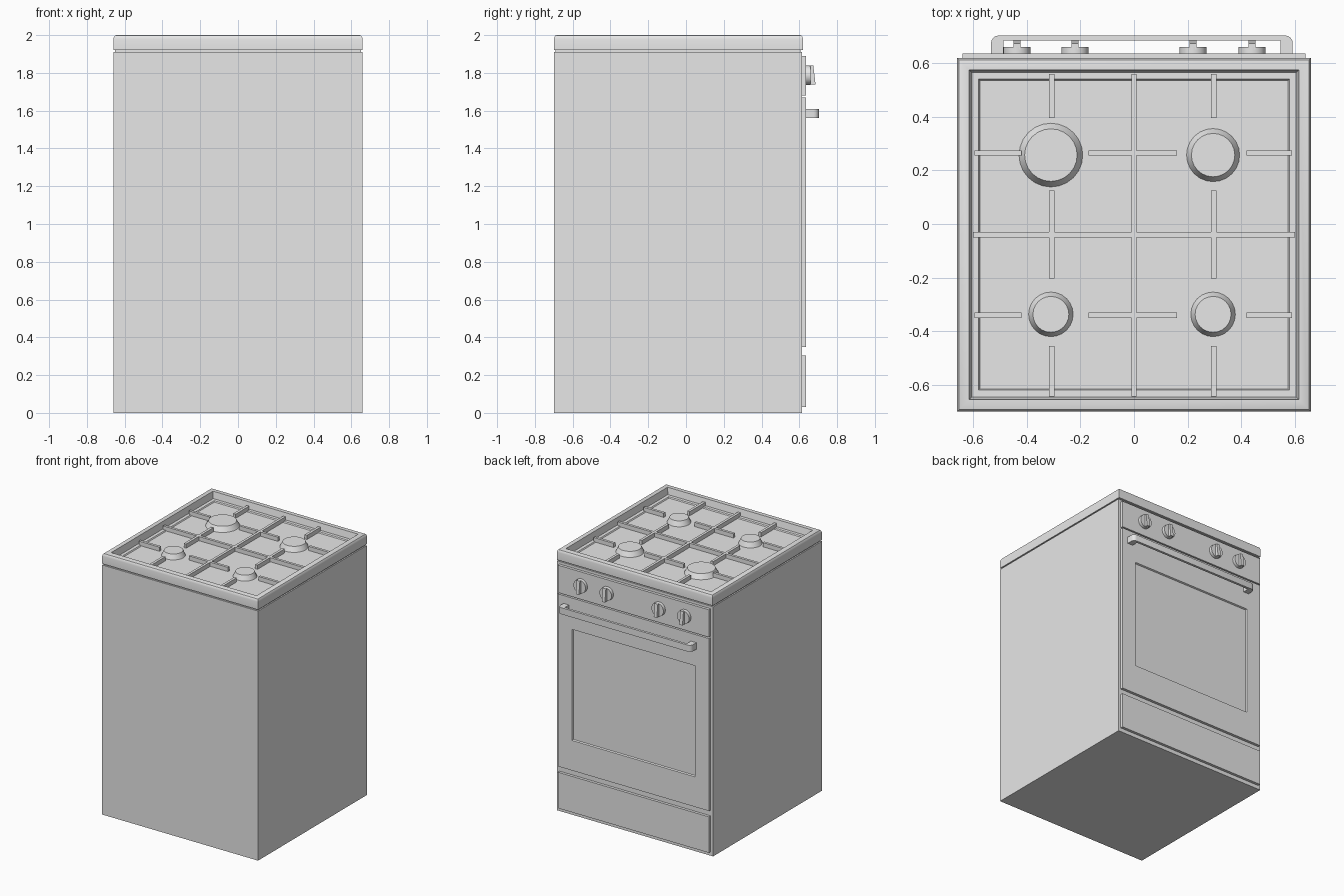
import bpy, bmesh, math
from mathutils import Matrix

if "Cube" in bpy.data.objects:
    bpy.data.objects.remove(bpy.data.objects["Cube"])

grey = bpy.data.materials.new("grey_enamel")
grey.diffuse_color = (0.8, 0.8, 0.8, 1)
grey.use_nodes = True
grey.node_tree.nodes["Principled BSDF"].inputs["Base Color"].default_value = grey.diffuse_color


def finish(name, bm, smooth=False):
    bmesh.ops.recalc_face_normals(bm, faces=bm.faces)
    me = bpy.data.meshes.new(name)
    bm.to_mesh(me)
    bm.free()
    me.materials.append(grey)
    ob = bpy.data.objects.new(name, me)
    bpy.context.collection.objects.link(ob)
    if smooth:
        bpy.ops.object.select_all(action='DESELECT')
        ob.select_set(True)
        bpy.context.view_layer.objects.active = ob
        bpy.ops.object.shade_smooth_by_angle(angle=math.radians(35))
    return ob


def add_box(bm, x0, x1, y0, y1, z0, z1):
    m = Matrix.Translation(((x0 + x1) / 2, (y0 + y1) / 2, (z0 + z1) / 2))
    m = m @ Matrix.Diagonal((x1 - x0, y1 - y0, z1 - z0, 1))
    bmesh.ops.create_cube(bm, size=1, matrix=m)


def box(name, *ext):
    bm = bmesh.new()
    add_box(bm, *ext)
    return finish(name, bm)


def rings(name, loops, place, smooth=False):
    """Skin rectangular rings (a0, a1, b0, b1, level), capped at both ends."""
    bm = bmesh.new()
    rows = [[bm.verts.new(place(a, b, c)) for a, b in
             ((a0, b0), (a1, b0), (a1, b1), (a0, b1))] for a0, a1, b0, b1, c in loops]
    for p, q in zip(rows, rows[1:]):
        for i in range(4):
            j = (i + 1) % 4
            bm.faces.new((p[i], p[j], q[j], q[i]))
    bm.faces.new(rows[0])
    bm.faces.new(rows[-1])
    return finish(name, bm, smooth)


def prism(name, outline, place, h0, h1, smooth=False):
    bm = bmesh.new()
    f = bm.faces.new([bm.verts.new(place(a, b, h0)) for a, b in outline])
    r = bmesh.ops.extrude_face_region(bm, geom=[f])
    shift = [b - a for a, b in zip(place(0, 0, h0), place(0, 0, h1))]
    bmesh.ops.translate(bm, vec=shift,
                        verts=[v for v in r["geom"] if isinstance(v, bmesh.types.BMVert)])
    return finish(name, bm, smooth)


# Cabinet and the recessed seam under the hob
box("cabinet", -0.66, 0.66, -0.70, 0.615, 0, 1.91)
box("seam", -0.65, 0.65, -0.69, 0.605, 1.905, 1.925)

# Hob: rounded rim stepping down to the tray floor
profile = [(0, 1.92), (0, 1.978), (0.003, 1.989), (0.008, 1.997), (0.016, 2.0),
           (0.045, 2.0), (0.055, 1.95), (0.08, 1.95), (0.085, 1.942)]
rings("hob", [(-0.66 + d, 0.66 - d, -0.70 + d, 0.62 - d, z) for d, z in profile],
      lambda a, b, c: (a, b, c), True)

# Pan supports
bm = bmesh.new()
t, z0, z1 = 0.01, 1.945, 1.977
add_box(bm, -t, t, -0.643, 0.56, z0, z1)
add_box(bm, -0.60, 0.60, -0.04 - t, -0.04 + t, z0, z1)
for x in (-0.307, 0.297):
    for a, b in ((-0.643, -0.455), (-0.203, 0.125), (0.395, 0.56)):
        add_box(bm, x - t, x + t, a, b, z0, z1)
for y in (-0.34, 0.265):
    for a, b in ((-0.595, -0.42), (-0.17, 0.16), (0.42, 0.59)):
        add_box(bm, a, b, y - t, y + t, z0, z1)
finish("pan_supports", bm)

# Burners
for i, (x, y, r, rt) in enumerate(((-0.31, 0.257, 0.12, 0.098), (0.295, 0.257, 0.10, 0.081),
                                   (-0.31, -0.337, 0.084, 0.067), (0.295, -0.337, 0.084, 0.067))):
    bm = bmesh.new()
    bmesh.ops.create_cone(bm, cap_ends=True, segments=24, radius1=r, radius2=rt, depth=0.04,
                          matrix=Matrix.Translation((x, y, 1.96)))
    finish(f"burner_{i + 1}", bm, True)

# Control panel, drawer, and oven door with a sunken window
box("control_panel", -0.64, 0.64, 0.61, 0.636, 1.68, 1.89)
box("drawer", -0.64, 0.64, 0.61, 0.636, 0.03, 0.305)
rings("oven_door", [(-0.64, 0.64, 0.35, 1.67, 0.61), (-0.64, 0.64, 0.35, 1.67, 0.636),
                    (-0.52, 0.52, 0.58, 1.43, 0.636), (-0.515, 0.515, 0.585, 1.425, 0.625)],
      lambda a, b, c: (a, c, b))

# Door handle: a U shape with rounded outer corners
L, R, Y, r = -0.533, 0.592, 0.703, 0.028
arc = [math.radians(k * 22.5) for k in range(5)]
outline = [(R, 0.63)]
outline += [(R - r + r * math.cos(k), Y - r + r * math.sin(k)) for k in arc]
outline += [(L + r - r * math.sin(k), Y - r + r * math.cos(k)) for k in arc]
outline += [(L, 0.63), (L + 0.046, 0.63), (L + 0.046, 0.684), (R - 0.046, 0.684), (R - 0.046, 0.63)]
prism("door_handle", outline, lambda a, b, h: (a, b, h), 1.56, 1.61, True)

# Knobs: a disc with a slanted grip
for i, x in enumerate((-0.437, -0.22, 0.22, 0.44)):
    bm = bmesh.new()
    bmesh.ops.create_cone(bm, cap_ends=True, segments=24, radius1=0.051, radius2=0.051, depth=0.028,
                          matrix=Matrix.Translation((x, 0.646, 1.788)) @ Matrix.Rotation(-math.pi / 2, 4, 'X'))
    finish(f"knob_disc_{i + 1}", bm, True)
    prism(f"knob_grip_{i + 1}", [(0.65, 1.738), (0.686, 1.738), (0.674, 1.838), (0.65, 1.838)],
          lambda a, b, h: (h, a, b), x - 0.013, x + 0.013)
